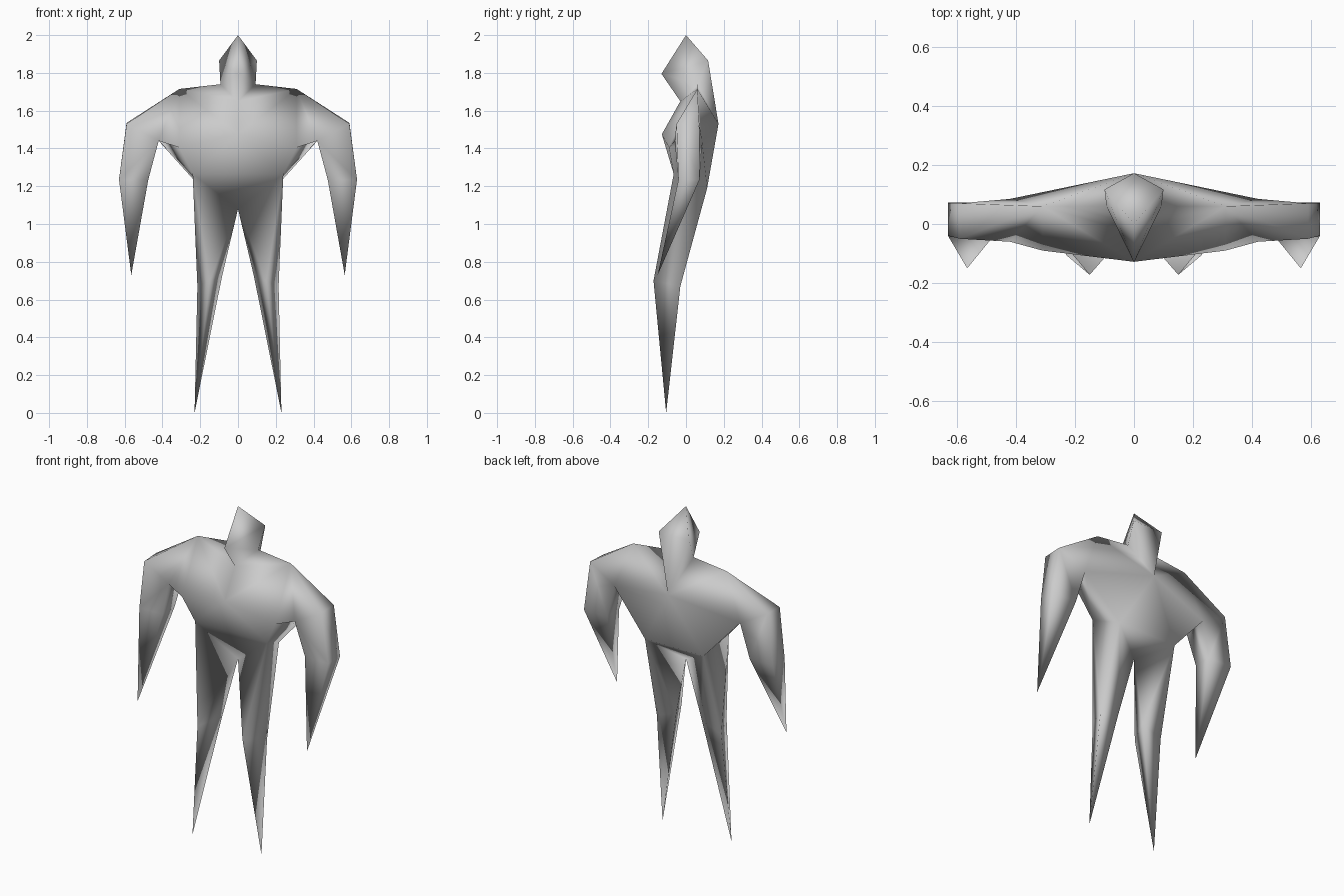
import bpy, bmesh

if "Cube" in bpy.data.objects:
    bpy.data.objects.remove(bpy.data.objects["Cube"])

bm = bmesh.new()
cache = {}


def vert(p):
    p = tuple(round(c, 4) + 0.0 for c in p)
    if p not in cache:
        cache[p] = bm.verts.new(p)
    return cache[p]


def face(*pts):
    """Add a face and its mirror image (once only if it spans the centre)."""
    for s in (1, -1):
        vs = [vert((s * x, y, z)) for x, y, z in pts]
        if bm.faces.get(vs) is None:
            bm.faces.new(vs)


def loft(a, b):
    """Join two rings; a single-point ring makes a spike."""
    n = len(a)
    for i in range(n):
        j = (i + 1) % n
        if len(b) == 1:
            face(a[i], a[j], b[0])
        else:
            face(a[i], a[j], b[j])
            face(a[i], b[j], b[i])


def flip(p):
    return (-p[0], p[1], p[2])


# Landmarks of the head and neck
crown, chin = (0, 0, 2.0), (0, -0.13, 1.795)
temple = (0.10, 0.117, 1.865)
throat, neck = (0, -0.03, 1.65), (0.093, 0.06, 1.74)
# Landmarks of the torso
spine, chest = (0, 0.172, 1.53), (0, -0.128, 1.475)
shoulder, pec = (0.31, 0.06, 1.715), (0.31, -0.09, 1.405)
waist, hip, crotch = (0.24, -0.065, 1.265), (0.195, 0.112, 1.19), (0, 0, 1.08)
# Rings of the arm and leg
upper_arm = [(0.59, -0.05, 1.53), (0.59, 0.07, 1.535), (0.42, 0.085, 1.44), (0.42, -0.06, 1.44)]
elbow = [(0.63, -0.04, 1.235), (0.63, 0.072, 1.235), (0.475, 0.072, 1.235), (0.475, -0.04, 1.235)]
hand = [(0.565, -0.15, 0.73)]
knee = [(0.15, -0.172, 0.70), (0.215, -0.03, 0.67), (0.085, -0.03, 0.72)]
foot = [(0.23, -0.105, 0.0)]
out_f, out_b, pit_b, pit_f = upper_arm

# Head and neck
face(crown, temple, flip(temple))
face(crown, chin, temple)
face(temple, chin, neck)
face(chin, throat, neck)
face(temple, neck, spine)
face(temple, spine, flip(temple))

# Torso front
face(throat, shoulder, neck)
face(throat, chest, shoulder)
face(chest, pec, shoulder)
face(chest, waist, pec)
face(chest, flip(waist), waist)
face(waist, flip(waist), crotch)

# Torso back and flanks
face(neck, shoulder, spine)
face(spine, shoulder, pit_b)
face(spine, pit_b, hip)
face(spine, hip, flip(hip))
face(hip, flip(hip), crotch)
face(pec, pit_f, pit_b)
face(pec, pit_b, waist)
face(pit_b, hip, waist)

# Shoulder caps
face(shoulder, pec, pit_f)
face(shoulder, pit_f, out_f)
face(shoulder, out_f, out_b)
face(shoulder, out_b, pit_b)

# Arms and legs
loft(upper_arm, elbow)
loft(elbow, hand)
loft([waist, hip, crotch], knee)
loft(knee, foot)

bmesh.ops.recalc_face_normals(bm, faces=bm.faces)
for f in bm.faces:
    f.smooth = True
mesh = bpy.data.meshes.new("figure_body")
bm.to_mesh(mesh)
bm.free()
bpy.context.collection.objects.link(bpy.data.objects.new("figure_body", mesh))
